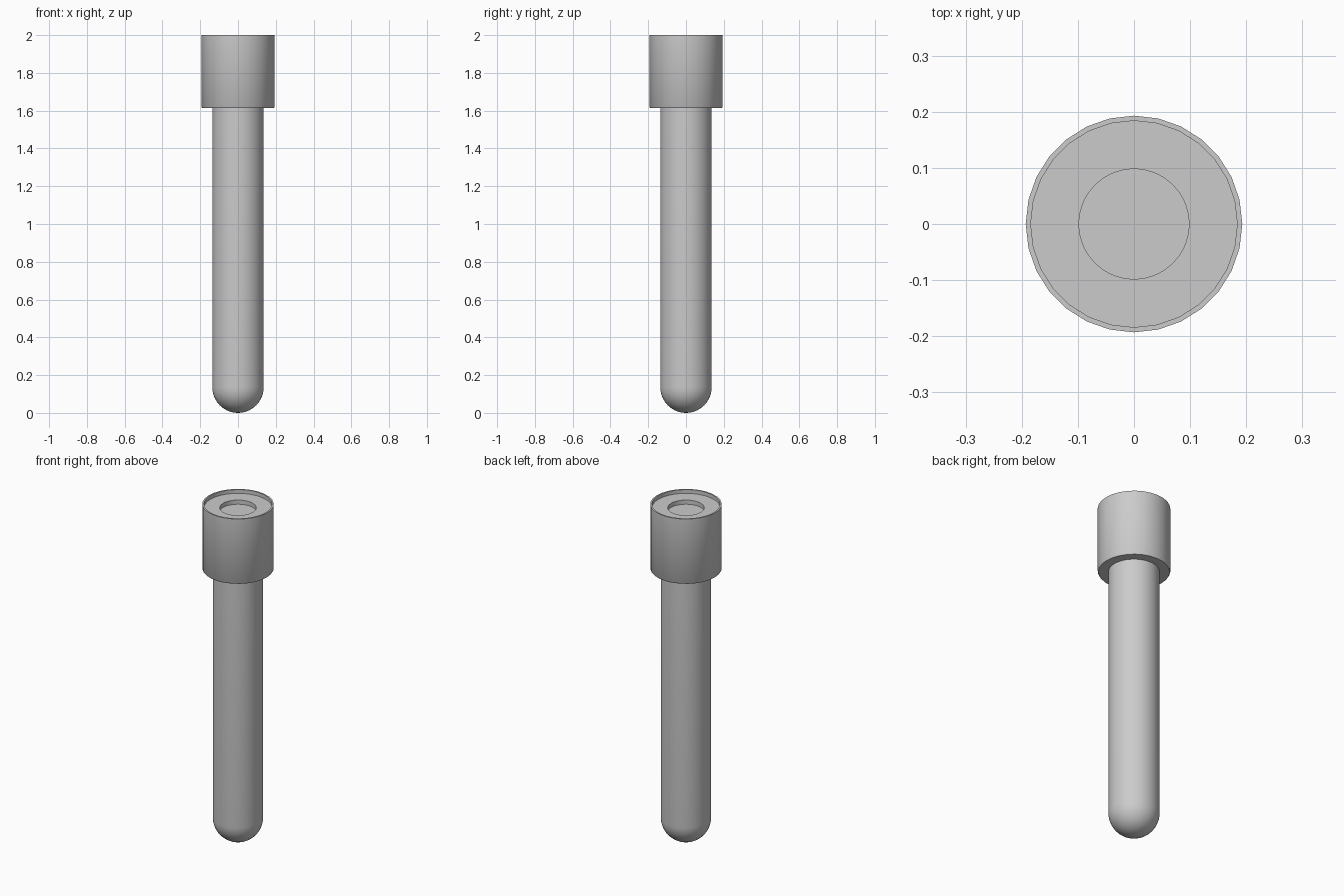
import bpy, bmesh, math

if "Cube" in bpy.data.objects:
    bpy.data.objects.remove(bpy.data.objects["Cube"])


def lathe(name, profile, sides):
    """Spin an (r, z) profile around z; points with r = 0 become poles."""
    bm = bmesh.new()
    verts = [bm.verts.new((r, 0, z)) for r, z in profile]
    edges = [bm.edges.new(pair) for pair in zip(verts, verts[1:])]
    bmesh.ops.spin(bm, geom=verts + edges, cent=(0, 0, 0), axis=(0, 0, 1),
                   angle=math.tau, steps=sides)
    bmesh.ops.remove_doubles(bm, verts=bm.verts, dist=1e-5)
    bmesh.ops.recalc_face_normals(bm, faces=bm.faces)
    mesh = bpy.data.meshes.new(name)
    bm.to_mesh(mesh)
    bm.free()
    obj = bpy.data.objects.new(name, mesh)
    bpy.context.collection.objects.link(obj)
    bpy.ops.object.select_all(action='DESELECT')
    obj.select_set(True)
    bpy.context.view_layer.objects.active = obj
    bpy.ops.object.shade_smooth_by_angle(angle=math.radians(35))
    return obj


# Tube: hemispherical bottom, straight wall, top closed inside the stopper
R = 0.136
dome = [(R * math.sin(a), R - R * math.cos(a))
        for a in (math.pi / 2 * i / 10 for i in range(11))]
dome[0] = (0, 0)
lathe("tube", dome + [(R, 1.66), (0, 1.66)], 56)

# Stopper cap: thin raised rim around a recessed top with a round well
lathe("stopper_cap", [
    (0, 1.613), (0.189, 1.613), (0.193, 1.619),
    (0.193, 2.0), (0.184, 2.0), (0.184, 1.978),
    (0.1, 1.978)], 28)

# Septum: round well in the middle of the cap
lathe("septum_well", [(0.1, 1.978), (0.098, 1.978), (0.098, 1.953), (0, 1.953)], 56).data.flip_normals()
septum = bpy.data.objects["septum_well"]
bm = bmesh.new()
bm.from_mesh(septum.data)
# Make the open well face inward and up
if sum(f.normal.z * f.calc_area() for f in bm.faces) < 0:
    bmesh.ops.reverse_faces(bm, faces=bm.faces)
bm.to_mesh(septum.data)
bm.free()
